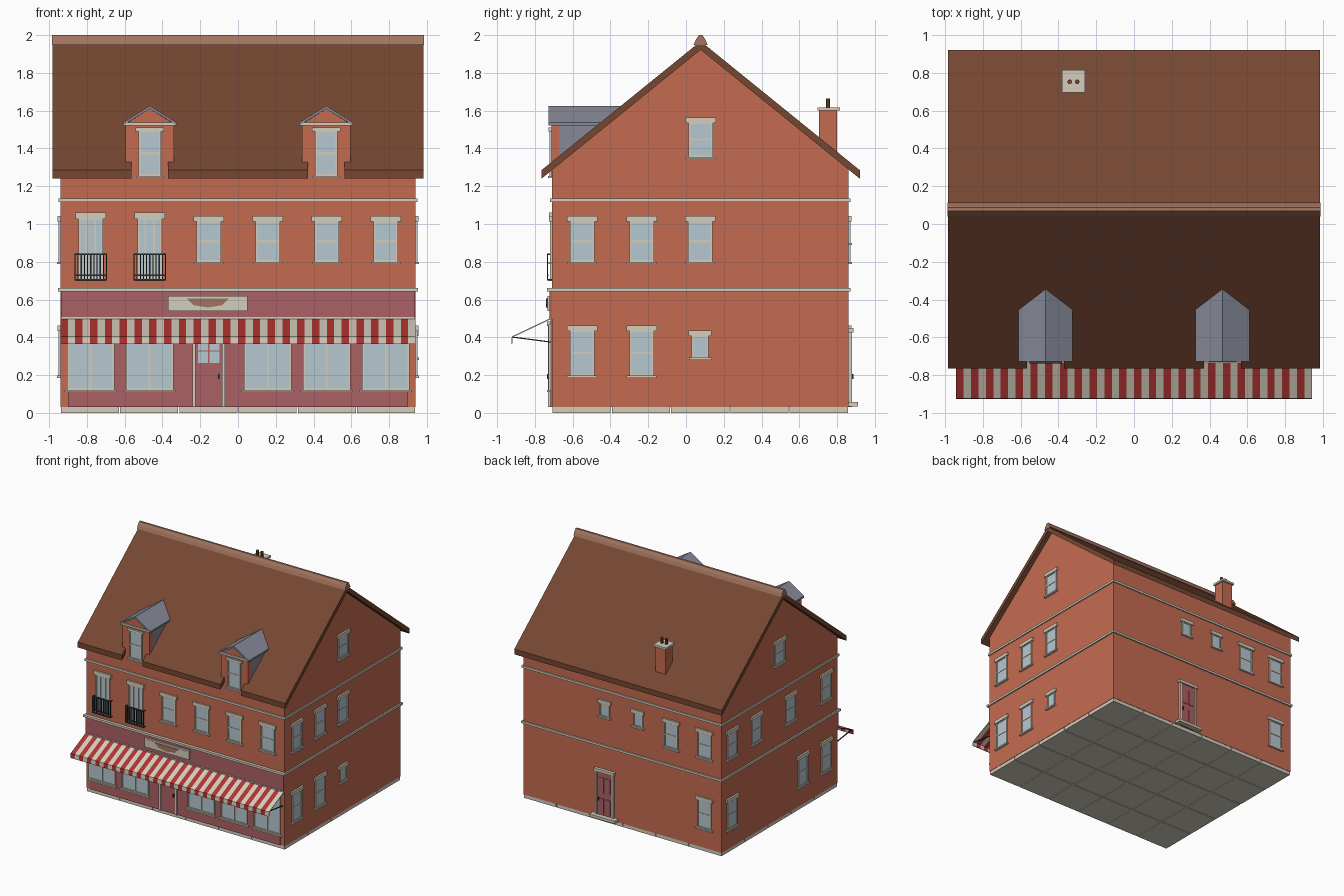
import bpy, bmesh, math

cube = bpy.data.objects.get("Cube")
if cube:
    bpy.data.objects.remove(cube, do_unlink=True)

MATS = {}
def material(name, r, g, b):
    m = bpy.data.materials.new(name)
    m.use_nodes = True
    m.diffuse_color = (r, g, b, 1)
    m.node_tree.nodes["Principled BSDF"].inputs["Base Color"].default_value = (r, g, b, 1)
    MATS[name] = m

material("brick", .56, .148, .083)
material("roof_brown", .18, .063, .032)
material("ridge_tan", .36, .175, .115)
material("slate", .24, .255, .31)
material("cream", .66, .61, .51)
material("glass", .47, .58, .64)
material("shop_pink", .41, .115, .125)
material("awning_red", .44, .033, .03)
material("dark_metal", .035, .04, .045)

AXES = {"x": lambda p, a: (a, p[0], p[1]),
        "y": lambda p, a: (p[0], a, p[1]),
        "z": lambda p, a: (p[0], p[1], a)}

def build(name, solids):
    """Join extruded profiles (points, axis, start, end, material) into one object."""
    bm = bmesh.new()
    used = []
    for pts, axis, a0, a1, mat in solids:
        if mat not in used:
            used.append(mat)
        near = [bm.verts.new(AXES[axis](p, a0)) for p in pts]
        far = [bm.verts.new(AXES[axis](p, a1)) for p in pts]
        n = len(pts)
        faces = [bm.faces.new(near), bm.faces.new(far[::-1])]
        for i in range(n):
            j = (i + 1) % n
            faces.append(bm.faces.new((near[j], near[i], far[i], far[j])))
        for f in faces:
            f.material_index = used.index(mat)
    bmesh.ops.recalc_face_normals(bm, faces=bm.faces)
    me = bpy.data.meshes.new(name)
    bm.to_mesh(me)
    bm.free()
    for mat in used:
        me.materials.append(MATS[mat])
    ob = bpy.data.objects.new(name, me)
    bpy.context.collection.objects.link(ob)
    return ob

def box(x0, x1, y0, y1, z0, z1, mat):
    return ([(x0, y0), (x1, y0), (x1, y1), (x0, y1)], "z", z0, z1, mat)

# Wall planes
WX, FRONT, BACK = .94, -.71, .86
MID = .0775

def slab(side, u0, u1, z0, z1, d0, d1, mat):
    """Box on a wall: u along the wall, d outwards from it."""
    if side == "front":
        return box(u0, u1, FRONT - d1, FRONT - d0, z0, z1, mat)
    if side == "back":
        return box(u0, u1, BACK + d0, BACK + d1, z0, z1, mat)
    if side == "left":
        return box(WX + d0, WX + d1, u0, u1, z0, z1, mat)
    return box(-WX - d1, -WX - d0, u0, u1, z0, z1, mat)

def window(name, side, u, z0, z1, w=.13, bars=(.5,), mullions=(), lintel=.025, sill=.012, base=0):
    h, t = w / 2, .01
    s = lambda a, b, c, d, e, m: slab(side, u + a, u + b, c, d, base, base + e, m)
    parts = [s(-h, h, z0, z1, .004, "glass"),
             s(-h, -h + t, z0, z1, .01, "cream"), s(h - t, h, z0, z1, .01, "cream"),
             s(-h + t, h - t, z0, z0 + t, .01, "cream"), s(-h + t, h - t, z1 - t, z1, .01, "cream")]
    for b in bars:
        zb = z0 + (z1 - z0) * b
        parts.append(s(-h + t, h - t, zb - .006, zb + .006, .008, "cream"))
    for v in mullions:
        parts.append(s(w * v - .005, w * v + .005, z0 + t, z1 - t, .009, "cream"))
    if lintel:
        parts.append(s(-h - .016, h + .016, z1 - .004, z1 + lintel, .015, "cream"))
    if sill:
        parts.append(s(-h - .014, h + .014, z0 - sill, z0, .018, "cream"))
    build(name, parts)

# Plinth stones
sx, sy = 2 * WX / 6, (BACK - FRONT) / 5
build("plinth_stones", [box(-WX + i * sx + .003, -WX + (i + 1) * sx - .003,
      FRONT + j * sy + .003, FRONT + (j + 1) * sy - .003, 0, .031, "cream")
      for i in range(6) for j in range(5)])

# Walls with gables
SLOPE, EAVE_Y, EAVE_Z, THICK = .81, -.765, 1.24, .045
def under(y):
    return EAVE_Z + SLOPE * (MID - EAVE_Y - abs(y - MID))
build("walls", [([(FRONT, .03), (BACK, .03), (BACK, under(BACK) + .01), (MID, under(MID) + .01),
                  (FRONT, under(FRONT) + .01)], "x", -WX, WX, "brick")])

# Roof, with the front eave notched at the dormers
DORMERS = (-.467, .467)
def roof_slab(y0, y1, x0, x1):
    return ([(y0, under(y0)), (y1, under(y1)), (y1, under(y1) + THICK), (y0, under(y0) + THICK)],
            "x", x0, x1, "roof_brown")
RX, NOTCH, NY = .983, .0975, FRONT + .004
BACK_EAVE = 2 * MID - EAVE_Y
build("roof", [roof_slab(NY, MID, -RX, RX), roof_slab(MID, BACK_EAVE, -RX, RX),
               roof_slab(EAVE_Y, NY, -RX, DORMERS[0] - NOTCH),
               roof_slab(EAVE_Y, NY, DORMERS[0] + NOTCH, DORMERS[1] - NOTCH),
               roof_slab(EAVE_Y, NY, DORMERS[1] + NOTCH, RX)])
build("ridge_cap", [([(MID - .037, 1.948), (MID + .037, 1.948), (MID + .026, 1.975), (MID + .009, 2.0),
                      (MID - .009, 2.0), (MID - .026, 1.975)], "x", -.986, .986, "ridge_tan")])

# Dormers
for n, c in enumerate(DORMERS, 1):
    h = .128
    gable = [(c - h, 1.25), (c + h, 1.25), (c + h, 1.53), (c, 1.61), (c - h, 1.53)]
    build(f"dormer_{n}_body", [(gable, "y", FRONT - .003, -.67, "brick"),
                               (gable, "y", -.67, -.36, "slate")])
    build(f"dormer_{n}_roof", [([(c, 1.61), (c + s * .143, 1.522), (c + s * .143, 1.537), (c, 1.626)],
                                "y", -.728, -.335, "slate") for s in (-1, 1)])
    build(f"dormer_{n}_cornice", [box(c - .138, c + .138, -.724, -.70, 1.522, 1.538, "cream")])
    window(f"dormer_{n}_window", "front", c, 1.255, 1.495, w=.12, lintel=.015, base=.003)

# Chimney
cx, cy = -.32, .755
build("chimney", [box(cx - .048, cx + .048, cy - .05, cy + .045, 1.3, 1.6, "brick"),
                  box(cx - .06, cx + .06, cy - .06, cy + .06, 1.6, 1.618, "cream")])
def disc(x, y, r, n=10):
    return [(x + r * math.cos(2 * math.pi * i / n), y + r * math.sin(2 * math.pi * i / n)) for i in range(n)]
build("chimney_pots", [(disc(cx + s * .02, cy - .003, .012), "z", 1.61, 1.665, "roof_brown") for s in (-1, 1)])

# String courses
for name, z0, z1, d in (("upper_belt", 1.117, 1.135, .01), ("lower_belt", .642, .66, .012)):
    front_d = .025 if name == "lower_belt" else d
    build(name, [box(-WX - d, WX + d, FRONT - front_d, BACK + d, z0, z1, "cream")])

# Shopfront
COLUMNS = [-.78 + .3125 * i for i in range(6)]
build("shopfront", [slab("front", -.9, .9, .031, .5, 0, .008, "shop_pink"),
                    slab("front", -.938, .938, .5, .642, 0, .012, "shop_pink"),
                    slab("front", -.938, .938, .497, .507, 0, .016, "cream")])
for i, u in enumerate(COLUMNS):
    if i != 2:
        window(f"shop_window_{i + 1}", "front", u, .122, .47, w=.25, bars=(),
               mullions=(0,), lintel=0, base=.008)

def door(name, side, u, top, glazed):
    s = lambda a, b, c, d, e, m: slab(side, u + a, u + b, c, d, 0, e, m)
    parts = [s(-.07, .07, .035, top, .012, "shop_pink"),
             s(-.085, -.07, .031, top, .02, "cream"), s(.07, .085, .031, top, .02, "cream"),
             s(-.095, .095, top, top + .025, .026, "cream"),
             s(.05, .058, .18, .205, .026, "dark_metal")]
    if glazed:
        parts += [s(-.056, .056, .265, .41, .014, "glass"),
                  s(-.003, .003, .265, .41, .017, "shop_pink"),
                  s(-.056, .056, .325, .331, .017, "shop_pink")]
    else:
        parts += [s(a, a + .045, b, b + .13, .016, "shop_pink")
                  for a in (-.053, .008) for b in (.07, .25)]
    build(name, parts)
door("shop_door", "front", COLUMNS[2], .46, True)
door("back_door", "back", .16, .425, False)
build("back_step", [slab("back", .04, .28, .035, .058, 0, .05, "cream")])

# Sign
build("sign_board", [slab("front", -.37, .05, .54, .62, .005, .024, "cream"),
                     slab("front", -.355, .035, .552, .608, .02, .026, "cream"),
                     ([(-.27, .605), (-.235, .57), (-.16, .558), (-.085, .57), (-.05, .605)],
                      "y", FRONT - .03, FRONT - .02, "ridge_tan")])

# Striped awning with valance and support rods
N = 48
step = 2 * WX / N
awning = [(-.715, .503), (-.922, .405), (-.925, .366), (-.92, .366), (-.917, .4), (-.715, .496)]
stripes = []
for i in range(N):
    mat = "cream" if i % 2 else "awning_red"
    a0 = -WX + i * step
    stripes.append((awning[:2] + awning[4:], "x", a0, a0 + step, mat))
    stripes.append((awning[1:5], "x", a0, a0 + step, mat))
build("awning", stripes)
rod = [(-.918, .398), (-.715, .372), (-.715, .378), (-.918, .404)]
build("awning_rods", [(rod, "x", x - .004, x + .004, "dark_metal") for x in (-.925, .925)])

# First floor front: two balcony windows and four sash windows
for i, u in enumerate(COLUMNS):
    if i < 2:
        window(f"balcony_window_{i + 1}", "front", u, .71, 1.03, bars=(), mullions=(-.18, .18), lintel=.03)
        rails = [slab("front", u - .086, u + .086, z, z + .008, .018, .027, "dark_metal") for z in (.7, .725, .836)]
        rails += [slab("front", u - .086 + k * .0167, u - .08 + k * .0167, .7, .84, .02, .026, "dark_metal")
                  for k in range(11)]
        rails += [slab("front", u + s * .083 - .003, u + s * .083 + .003, z, z + .008, 0, .026, "dark_metal")
                  for s in (-1, 1) for z in (.7, .836)]
        build(f"balcony_{i + 1}", rails)
    else:
        window(f"front_window_{i + 1}", "front", u, .8, 1.018)

# Side windows
SIDES = {"left": ((-.55, -.235, .075), (-.55, -.235)),
         "right": ((-.55, -.07, .39, .72), (-.55, -.235, .72))}
for side, (upper, ground) in SIDES.items():
    for i, u in enumerate(upper, 1):
        window(f"{side}_upper_window_{i}", side, u, .8, 1.018)
    for i, u in enumerate(ground, 1):
        window(f"{side}_ground_window_{i}", side, u, .197, .438)
    window(f"{side}_attic_window", side, MID, 1.355, 1.54)
window("left_small_window", "left", .075, .292, .412, w=.09, bars=())

# Back windows
for i, u in enumerate((-.465, -.78), 1):
    window(f"back_upper_window_{i}", "back", u, .8, 1.018)
for i, u in enumerate((.165, -.15), 1):
    window(f"back_small_window_{i}", "back", u, .9, 1.018, w=.09, bars=())
window("back_ground_window", "back", -.78, .197, .438)
